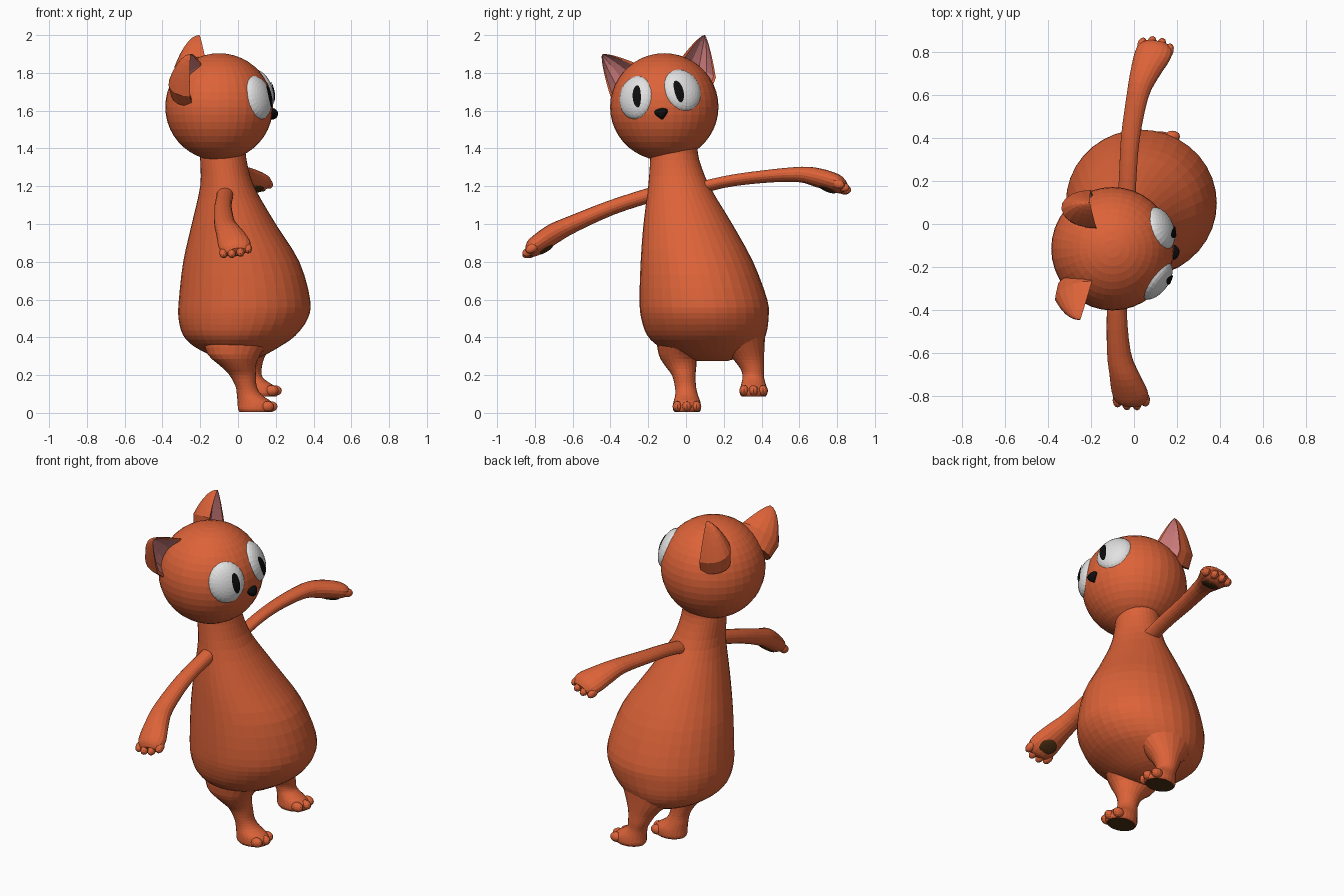
import bpy, bmesh, math
from mathutils import Vector, Matrix

if "Cube" in bpy.data.objects:
    bpy.data.objects.remove(bpy.data.objects["Cube"])


def material(name, rgb):
    m = bpy.data.materials.new(name)
    m.diffuse_color = (*rgb, 1)
    m.use_nodes = True
    m.node_tree.nodes["Principled BSDF"].inputs["Base Color"].default_value = m.diffuse_color
    return m


ORANGE = material("orange fur", (0.72, 0.125, 0.04))
PINK = material("pink inner ear", (0.64, 0.21, 0.21))
WHITE = material("eye white", (0.76, 0.76, 0.76))
BLACK = material("black", (0.004, 0.004, 0.004))
BROWN = material("dark brown pad", (0.075, 0.03, 0.006))


def finish(name, bm, *mats):
    bmesh.ops.recalc_face_normals(bm, faces=bm.faces)
    me = bpy.data.meshes.new(name)
    bm.to_mesh(me)
    bm.free()
    for m in mats:
        me.materials.append(m)
    ob = bpy.data.objects.new(name, me)
    bpy.context.collection.objects.link(ob)
    return ob


def frame(center, u, v, n):
    m = Matrix((u, v, n)).transposed().to_4x4()
    m.translation = center
    return m


def ball(name, center, radii, mat, axes=None, seg=20, rings=12):
    u, v, n = axes or (Vector((1, 0, 0)), Vector((0, 1, 0)), Vector((0, 0, 1)))
    bm = bmesh.new()
    bmesh.ops.create_uvsphere(bm, u_segments=seg, v_segments=rings, radius=1,
                              matrix=frame(center, u, v, n) @ Matrix.Diagonal((*radii, 1)))
    return finish(name, bm, mat)


def smooth_rows(rows, k=3):
    # Catmull-Rom interpolation of ring parameters
    out = []
    for i in range(len(rows) - 1):
        p = [Vector(rows[max(0, min(len(rows) - 1, i + d))]) for d in (-1, 0, 1, 2)]
        for s in range(k):
            t = s / k
            out.append(0.5 * (2 * p[1] + (p[2] - p[0]) * t
                              + (2 * p[0] - 5 * p[1] + 4 * p[2] - p[3]) * t * t
                              + (3 * p[1] - p[0] - 3 * p[2] + p[3]) * t ** 3))
    return out + [Vector(rows[-1])]


def loft(name, rows, u=(1, 0, 0), v=(0, 1, 0), seg=24, k=3, cap=0):
    # rows: centre x, y, z, radius along u, radius along v
    u, v = Vector(u).normalized(), Vector(v).normalized()
    bm = bmesh.new()
    loops = []
    for r in smooth_rows(rows, k):
        c = Vector(r[:3])
        loops.append([bm.verts.new(c + u * r[3] * math.cos(a) + v * r[4] * math.sin(a))
                      for a in (2 * math.pi * i / seg for i in range(seg))])
    for a, b in zip(loops, loops[1:]):
        for i in range(seg):
            j = (i + 1) % seg
            bm.faces.new((a[i], a[j], b[j], b[i]))
    bm.faces.new(loops[0])
    bm.faces.new(loops[-1]).material_index = cap
    return finish(name, bm, ORANGE, BROWN)


# Pear-shaped body: z, x min, x max, y min, y max
body = [(1.42, -.20, .04, -.19, .06), (1.34, -.20, .045, -.19, .07), (1.2, -.2, .085, -.2, .125),
        (1.0, -.245, .2, -.225, .245), (.8, -.29, .325, -.24, .355), (.6, -.313, .382, -.246, .43),
        (.5, -.315, .37, -.237, .437), (.41, -.29, .305, -.205, .422), (.35, -.23, .22, -.14, .385),
        (.3, -.13, .13, -.03, .3), (.275, -.05, .06, .06, .22)]
loft("body", [((a + b) / 2, (c + d) / 2, z, (b - a) / 2, (d - c) / 2) for z, a, b, c, d in body], seg=36)

# Head
HEAD = Vector((-.1, -.115, 1.62))
ball("head", HEAD, (.285, .287, .284), ORANGE, seg=36, rings=22)

# Legs with brown soles, and three toes each
leg_near = [(0, .0, .42, .2, .16), (-.02, -.04, .31, .14, .105), (0, -.028, .25, .095, .083),
            (.025, -.012, .2, .07, .063), (.043, -.003, .14, .056, .056), (.06, .003, .095, .066, .06),
            (.09, .005, .055, .092, .072), (.095, .005, .02, .095, .074), (.095, .005, .004, .085, .065)]
leg_far = [(.02, .26, .43, .2, .16), (.035, .305, .34, .13, .11), (.05, .333, .28, .085, .08),
           (.06, .352, .23, .065, .062), (.07, .356, .195, .057, .057), (.085, .357, .17, .066, .06),
           (.112, .358, .135, .09, .07), (.118, .358, .105, .095, .073), (.118, .358, .088, .085, .065)]
for side, rows in (("right", leg_near), ("left", leg_far)):
    loft(side + "_leg", rows, cap=1)
    x, y, z = rows[-1][:3]
    for i, d in enumerate((-.05, 0, .05)):
        ball(f"{side}_toe_{i + 1}", (x + .078 - abs(d) * .35, y + d, z + .03), (.036, .026, .028),
             ORANGE, seg=12, rings=8)

# Arms, fingers and palm pads
arm_left = [(-.04, 0, 1.17, .045, .04), (-.03, .2, 1.222, .042, .035), (-.017, .4, 1.25, .045, .036),
            (.017, .6, 1.263, .052, .042), (.05, .7, 1.245, .069, .05), (.085, .78, 1.22, .086, .05),
            (.1, .82, 1.205, .08, .042), (.108, .845, 1.195, .05, .022)]
arm_right = [(-.07, -.05, 1.19, .045, .04), (-.07, -.2, 1.15, .045, .04), (-.08, -.4, 1.085, .047, .04),
             (-.07, -.6, 1.0, .056, .046), (-.045, -.7, .95, .07, .053), (-.02, -.78, .895, .085, .052),
             (-.012, -.82, .867, .075, .043), (-.008, -.84, .853, .05, .022)]
for side, rows, v, along in (("left", arm_left, (-.15, .35, .9), (.25, .85, -.4)),
                             ("right", arm_right, (-.15, -.5, .85), (.1, -.8, -.6))):
    n = Vector(v).normalized()
    f = Vector(along)
    f = (f - n * f.dot(n)).normalized()
    u = f.cross(n) if side == "left" else n.cross(f)
    loft(side + "_arm", rows, u, n, seg=18)
    tip = Vector(rows[-2][:3])
    for i, (d, fwd) in enumerate(((-.068, .005), (-.025, .02), (.022, .02), (.064, 0))):
        ball(f"{side}_finger_{i + 1}", tip + u * d + f * fwd - n * .008, (.022, .036, .024), ORANGE,
             (u, f, n), 12, 8)
    palm = Vector(rows[-3][:3]) - f * .015
    ball(side + "_palm_pad", palm - n * .047, (.05, .046, .009), BROWN, (u, f, n), 18, 8)


# Ears: rounded back, dished pink front; base ends on the inner and outer side, then tip
def ear(name, inner, outer, tip, depth):
    a, b, t3 = Vector(inner), Vector(outer), Vector(tip)
    mid, w = (a + b) / 2, (b - a) / 2
    axis, back = t3 - mid, Vector((-1, 0, 0))
    section = [(math.cos(math.pi * i / 10), math.sin(math.pi * i / 10)) for i in range(11)]
    section += [(-.86, .02), (-.45, .42), (0, .52), (.45, .42), (.86, .02)]
    n = len(section)
    bm = bmesh.new()
    loops = []
    for t in (-.5, -.2, 0, .2, .4, .6, .78, .9, .97, .998):
        s = (1 - t) ** .75 if t > 0 else 1 + t * .3
        d = (1 - t) ** .55 if t > 0 else 1
        loops.append([bm.verts.new(mid + axis * t + w * s * p + back * depth * d * q) for p, q in section])
    for r, (l0, l1) in enumerate(zip(loops, loops[1:])):
        for i in range(n):
            j = (i + 1) % n
            bm.faces.new((l0[i], l0[j], l1[j], l1[i])).material_index = int(11 <= i < 15 and r < 8)
    bm.faces.new(loops[0])
    bm.faces.new(loops[-1])
    finish(name, bm, ORANGE, PINK)


ear("left_ear", (-.175, -.02, 1.885), (-.2, .158, 1.775), (-.205, .1, 2.0), .15)
ear("right_ear", (-.195, -.265, 1.85), (-.255, -.4, 1.675), (-.25, -.445, 1.897), .14)

# Eyes with slit pupils laid on their surface
UP = Vector((0, -.18, .98))
RH, RV, RN = .106, .118, .06
for side, az, el, h0, v0 in (("left", 23, 20, -.045, -.015), ("right", -36, 11, .04, -.008)):
    az, el = math.radians(az), math.radians(el)
    n = Vector((math.cos(el) * math.cos(az), math.cos(el) * math.sin(az), math.sin(el)))
    h = UP.cross(n).normalized()
    v = n.cross(h)
    c = HEAD + n * .25
    ball(side + "_eye", c, (RH, RV, RN), WHITE, (h, v, n), 24, 16)
    bm = bmesh.new()
    bmesh.ops.create_circle(bm, cap_ends=True, cap_tris=True, segments=20, radius=1)
    bmesh.ops.subdivide_edges(bm, edges=bm.edges, cuts=1)
    for p in bm.verts:
        x, y = h0 + p.co.x * .023, v0 + p.co.y * .06
        z = RN * math.sqrt(max(0, 1 - (x / RH) ** 2 - (y / RV) ** 2)) + .006
        p.co = c + h * x + v * y + n * z
    finish(side + "_pupil", bm, BLACK)

# Nose: wide at the top, pointed below
nose = ball("nose", (0, 0, 0), (.03, .048, .03), BLACK, seg=16, rings=10)
for p in nose.data.vertices:
    p.co.y *= .65 + p.co.z * 14 if p.co.z < .02 else .95
nose.location = (.182, -.13, 1.583)
nose.rotation_euler = (math.radians(9), 0, 0)
